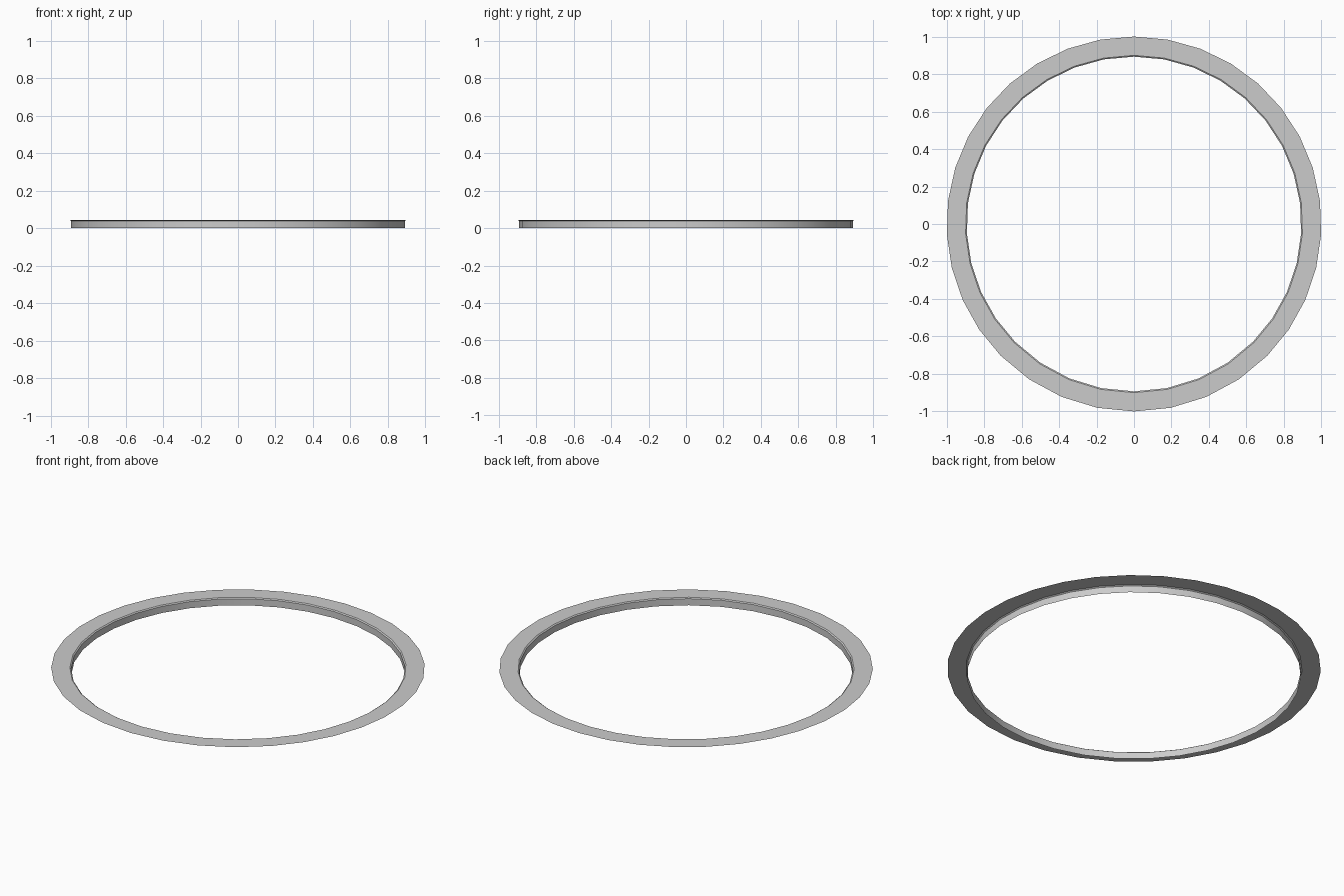
import bpy, bmesh, math

if "Cube" in bpy.data.objects:
    bpy.data.objects.remove(bpy.data.objects["Cube"])

# Slightly uneven 34-sided ring: angles measured from +y, mirrored across x
half = [i * 10.36 for i in range(14)]
half += [half[13] + (180 - half[13]) * k / 4 for k in range(1, 5)]
angles = half + [360 - a for a in reversed(half[1:-1])]

# Profile (radius, height): flat flange, small lip, thin upright wall
profile = [(1.0, 0.044), (0.9, 0.044), (0.893, 0.039), (0.893, 0.0)]

bm = bmesh.new()
loops = []
for r, z in profile:
    loops.append([bm.verts.new((r * math.sin(math.radians(a)),
                                r * math.cos(math.radians(a)), z)) for a in angles])
n = len(angles)
for outer, inner in zip(loops, loops[1:]):
    for i in range(n):
        j = (i + 1) % n
        bm.faces.new((outer[i], outer[j], inner[j], inner[i]))
# Flange faces up
bm.normal_update()
if bm.faces[:][0].normal.z < 0:
    bmesh.ops.reverse_faces(bm, faces=bm.faces[:])

mesh = bpy.data.meshes.new("flanged_ring")
bm.to_mesh(mesh)
bm.free()
ring = bpy.data.objects.new("flanged_ring", mesh)
bpy.context.collection.objects.link(ring)

# Smooth wall, crisp lip
bpy.context.view_layer.objects.active = ring
ring.select_set(True)
bpy.ops.object.shade_smooth_by_angle(angle=math.radians(30))
